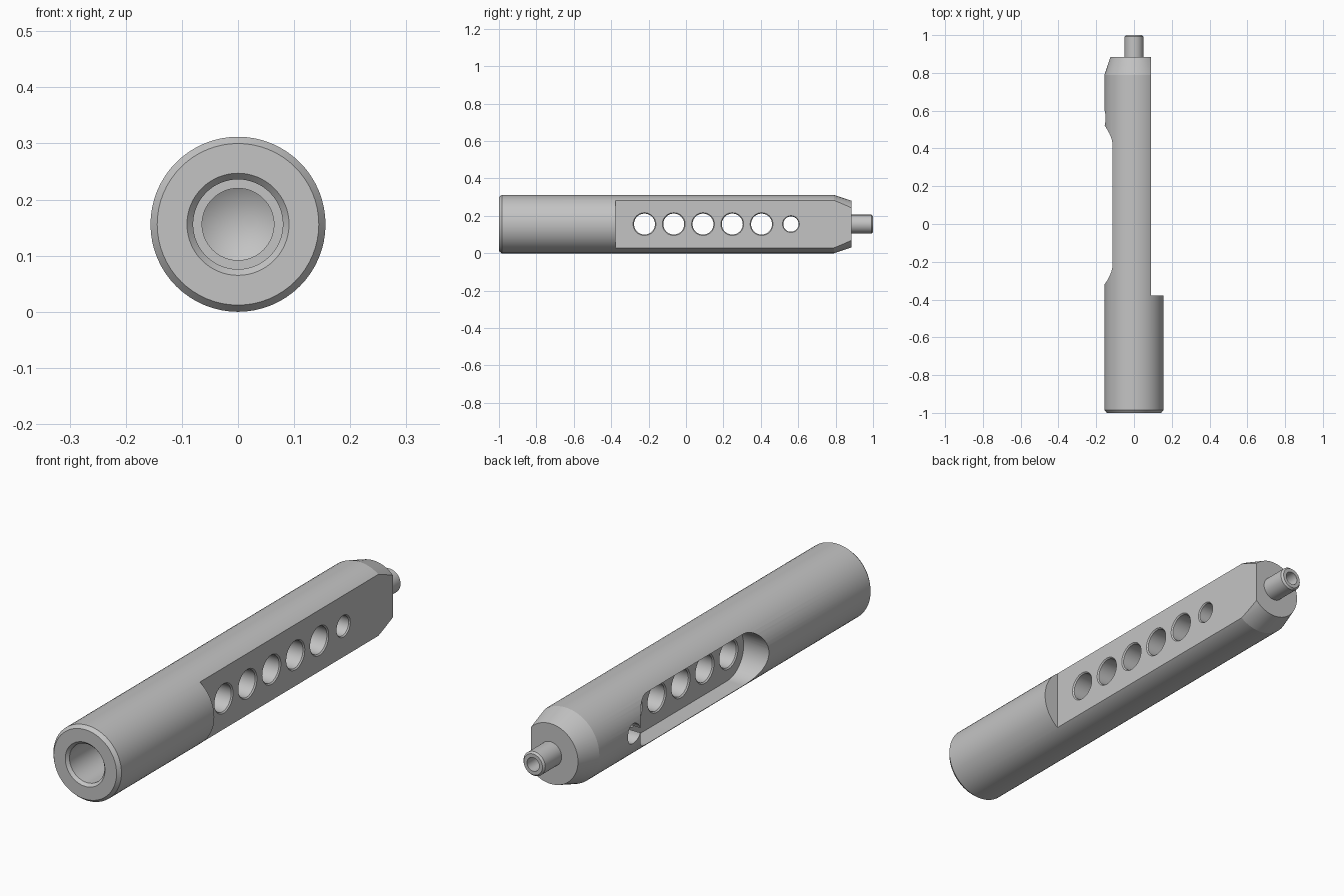
import bpy, bmesh, math
from mathutils import Matrix, Vector

if "Cube" in bpy.data.objects:
    bpy.data.objects.remove(bpy.data.objects["Cube"], do_unlink=True)

R = 0.156          # body radius, also the height of the axis
FLAT_X = 0.09      # milled flat on the +x side
FLOOR_X = -0.04    # floor of the slot on the -x side

steel = bpy.data.materials.new("grey steel")
steel.use_nodes = True
GREY = (0.55, 0.55, 0.55, 1)
steel.diffuse_color = GREY
steel.node_tree.nodes["Principled BSDF"].inputs["Base Color"].default_value = GREY

ALONG_Y = Matrix.Rotation(-math.pi / 2, 4, "X")
ALONG_X = Matrix.Rotation(math.pi / 2, 4, "Y")


def finish(name, bm):
    bmesh.ops.recalc_face_normals(bm, faces=bm.faces[:])
    mesh = bpy.data.meshes.new(name)
    bm.to_mesh(mesh)
    bm.free()
    mesh.materials.append(steel)
    obj = bpy.data.objects.new(name, mesh)
    bpy.context.collection.objects.link(obj)
    return obj


def lathe(name, profile, turn, centre, steps=64):
    """Revolve (radius, distance) points around an axis."""
    bm = bmesh.new()
    verts = [bm.verts.new((r, 0, t)) for r, t in profile]
    edges = [bm.edges.new(pair) for pair in zip(verts, verts[1:])]
    bmesh.ops.spin(bm, geom=verts + edges, cent=(0, 0, 0), axis=(0, 0, 1),
                   angle=math.tau, steps=steps)
    bmesh.ops.remove_doubles(bm, verts=bm.verts[:], dist=1e-5)
    bmesh.ops.transform(bm, matrix=Matrix.Translation(centre) @ turn, verts=bm.verts[:])
    return finish(name, bm)


def prism(name, outline, x0, x1):
    """Extrude a (y, z) outline along x."""
    bm = bmesh.new()
    face = bm.faces.new([bm.verts.new((x0, y, z)) for y, z in outline])
    out = bmesh.ops.extrude_face_region(bm, geom=[face])
    moved = [v for v in out["geom"] if isinstance(v, bmesh.types.BMVert)]
    bmesh.ops.translate(bm, verts=moved, vec=(x1 - x0, 0, 0))
    return finish(name, bm)


def cut(target, cutter):
    cutter.hide_render = True
    mod = target.modifiers.new("cut", "BOOLEAN")
    mod.operation, mod.solver, mod.object = "DIFFERENCE", "EXACT", cutter
    bpy.context.view_layer.objects.active = target
    bpy.ops.object.modifier_apply(modifier=mod.name)
    bpy.data.objects.remove(cutter, do_unlink=True)


# Turned body with stepped blind bore in the front and a tapered back
body = lathe("body", [
    (0, -0.41), (0.064, -0.45), (0.064, -0.55), (0.08, -0.55), (0.08, -0.988),
    (0.091, -1), (0.144, -1), (R, -0.985), (R, 0.79), (0.125, 0.885), (0, 0.885),
], ALONG_Y, (0, 0, R))

# Flat along the +x side
cut(body, prism("flat_cutter", [(-0.378, -0.1), (1.1, -0.1), (1.1, 0.5), (-0.378, 0.5)],
                FLAT_X, 0.3))

# Round-ended slot in the -x side
SLOT_R, ARC = 0.107, 24
outline = []
for centre, start in ((0.415, -math.pi / 2), (-0.213, math.pi / 2)):
    for i in range(ARC + 1):
        a = start + math.pi * i / ARC
        outline.append((centre + SLOT_R * math.cos(a), R + SLOT_R * math.sin(a)))
cut(body, prism("slot_cutter", outline, -0.3, FLOOR_X))

# Five chamfered cross holes into the slot
C = 0.005
for i in range(5):
    cut(body, lathe("hole_cutter", [
        (0, -0.07), (0.061, -0.07), (0.061, FLOOR_X), (0.061 - C, FLOOR_X + C),
        (0.061 - C, FLAT_X - C), (0.061, FLAT_X), (0.061, 0.2), (0, 0.2),
    ], ALONG_X, (0, -0.222 + 0.1565 * i, R), 40))

# Small cross hole right through the body
cut(body, lathe("small_hole_cutter", [
    (0, -0.3), (0.041, -0.3), (0.041, FLAT_X - C), (0.045, FLAT_X), (0.045, 0.2), (0, 0.2),
], ALONG_X, (0, 0.561, R), 40))

# Hollow pin at the back
pin = lathe("back_pin", [
    (0, 0.87), (0.05, 0.87), (0.05, 0.992), (0.043, 1), (0.028, 1),
    (0.028, 0.93), (0, 0.915),
], ALONG_Y, (0, 0, R), 40)

# Smooth round surfaces, crisp machined edges
for obj in (body, pin):
    bpy.ops.object.select_all(action="DESELECT")
    obj.select_set(True)
    bpy.context.view_layer.objects.active = obj
    bpy.ops.object.shade_smooth_by_angle(angle=math.radians(15))
